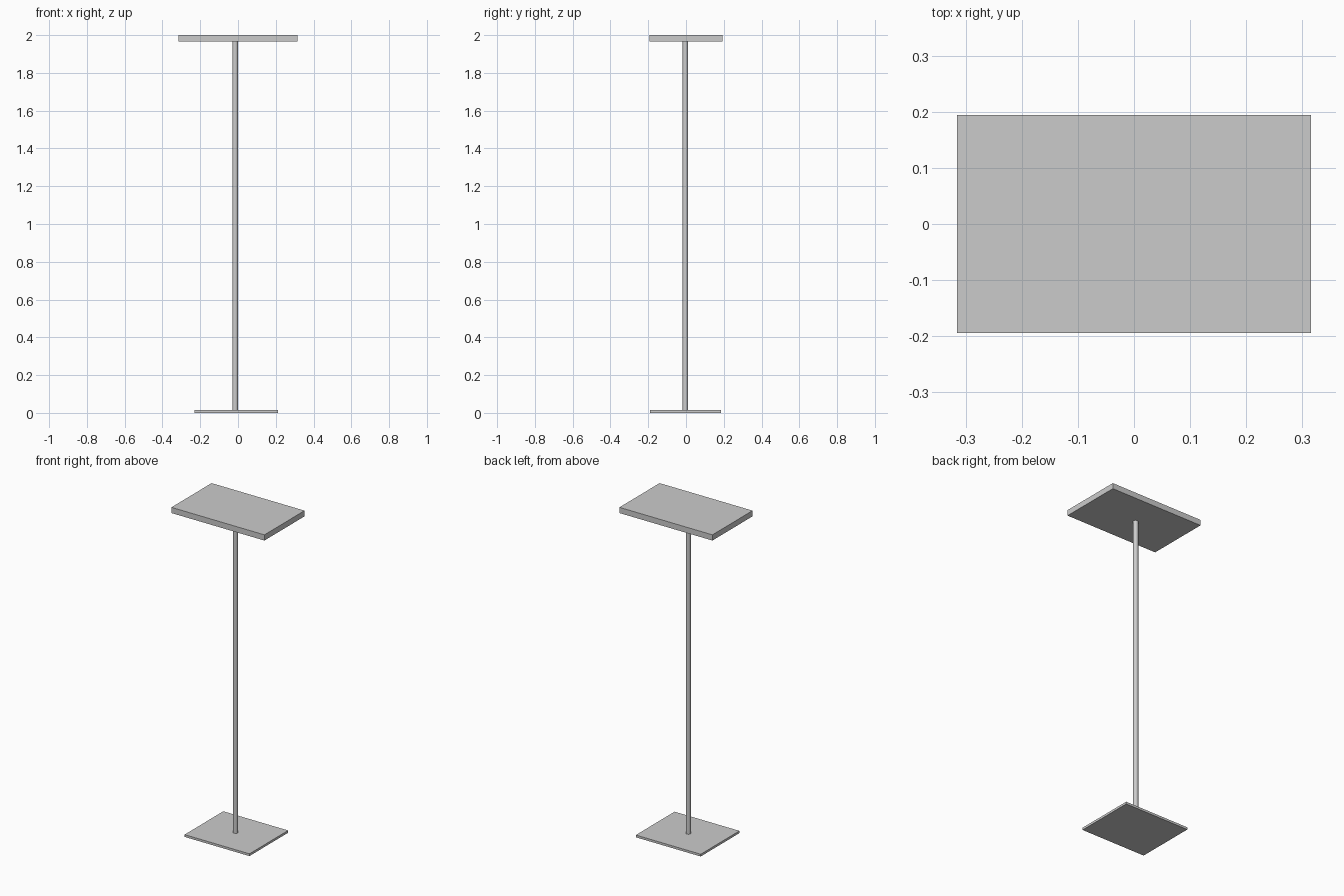
import bpy
import math

if "Cube" in bpy.data.objects:
    bpy.data.objects.remove(bpy.data.objects["Cube"], do_unlink=True)

grey = bpy.data.materials.new("light grey")
grey.use_nodes = True
grey.diffuse_color = (0.6, 0.6, 0.6, 1)
grey.node_tree.nodes["Principled BSDF"].inputs["Base Color"].default_value = (0.6, 0.6, 0.6, 1)


def finish(name):
    obj = bpy.context.object
    obj.name = name
    obj.data.materials.append(grey)
    return obj


def slab(name, centre, size):
    bpy.ops.mesh.primitive_cube_add(size=1, location=centre)
    obj = finish(name)
    obj.scale = size
    bpy.ops.object.transform_apply(location=False, rotation=False, scale=True)


BASE_TOP, TABLE_BOTTOM, TABLE_TOP = 0.014, 1.965, 2.0
POLE_X, POLE_Y = -0.0145, -0.003

# Thin floor plate, slightly off centre
slab("base_plate", (-0.009, -0.003, BASE_TOP / 2), (0.44, 0.375, BASE_TOP))

# Thicker top board
slab("table_top", (0, 0, (TABLE_BOTTOM + TABLE_TOP) / 2),
     (0.631, 0.389, TABLE_TOP - TABLE_BOTTOM))

# Slender round pole between them
bpy.ops.mesh.primitive_cylinder_add(
    vertices=32, radius=0.0145, depth=TABLE_BOTTOM - BASE_TOP,
    location=(POLE_X, POLE_Y, (TABLE_BOTTOM + BASE_TOP) / 2))
finish("pole")
bpy.ops.object.shade_smooth_by_angle(angle=math.radians(30))
